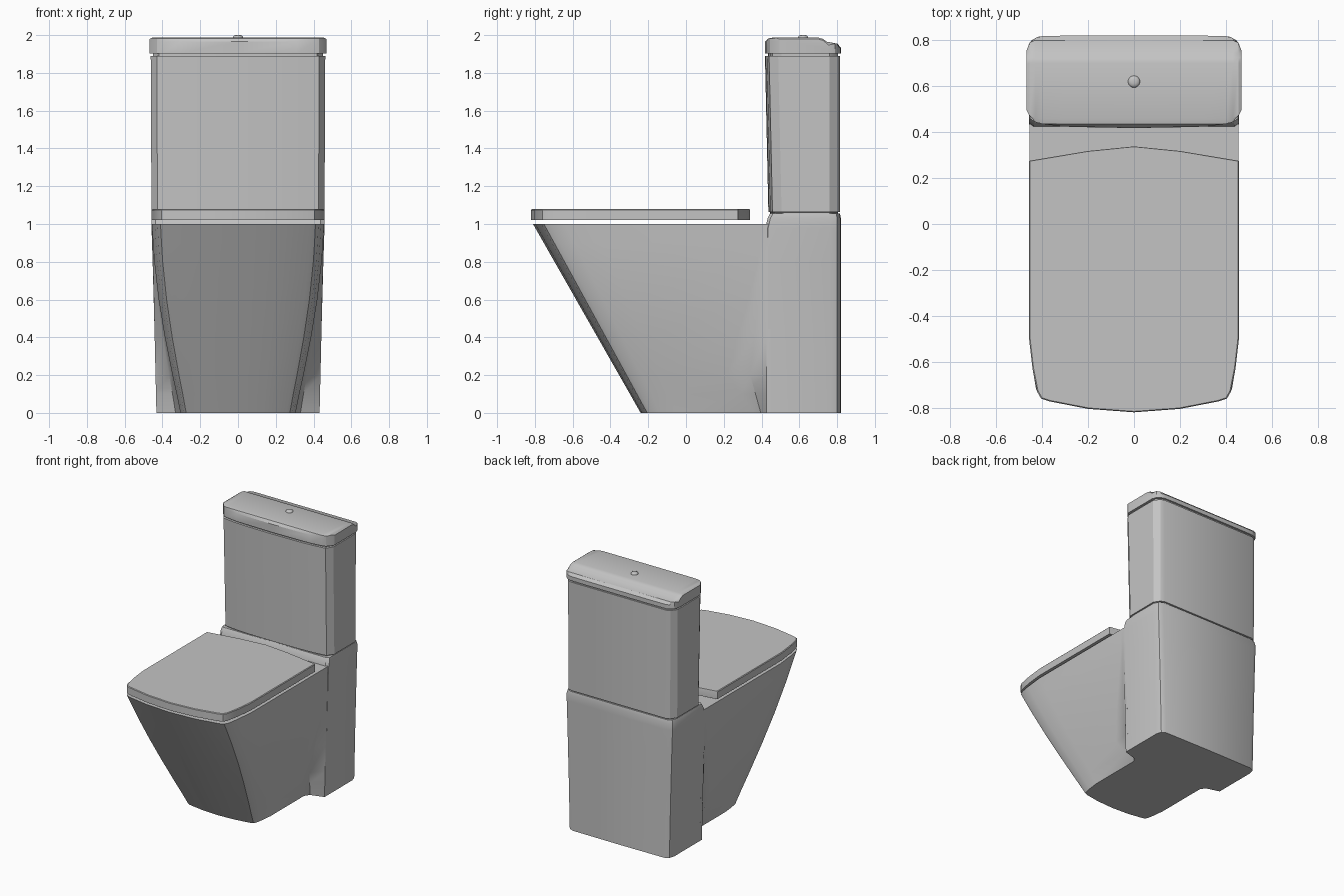
import bpy, bmesh, math

cube = bpy.data.objects.get("Cube")
if cube:
    bpy.data.objects.remove(cube, do_unlink=True)

ceramic = bpy.data.materials.new("grey_ceramic")
ceramic.use_nodes = True
ceramic.diffuse_color = (0.55, 0.55, 0.55, 1)
ceramic.node_tree.nodes["Principled BSDF"].inputs["Base Color"].default_value = (0.55, 0.55, 0.55, 1)


def finish(obj, angle=28):
    obj.data.materials.append(ceramic)
    bpy.ops.object.select_all(action="DESELECT")
    obj.select_set(True)
    bpy.context.view_layer.objects.active = obj
    bpy.ops.object.shade_smooth_by_angle(angle=math.radians(angle))


def loft(name, rings, angle=28):
    """Skin a stack of closed rings and cap both ends."""
    bm = bmesh.new()
    loops = [[bm.verts.new(p) for p in ring] for ring in rings]
    n = len(loops[0])
    for a, b in zip(loops, loops[1:]):
        for i in range(n):
            j = (i + 1) % n
            bm.faces.new((a[i], a[j], b[j], b[i]))
    bm.faces.new(loops[0])
    bm.faces.new(loops[-1])
    bmesh.ops.remove_doubles(bm, verts=bm.verts, dist=0.0005)
    bmesh.ops.recalc_face_normals(bm, faces=bm.faces)
    mesh = bpy.data.meshes.new(name)
    bm.to_mesh(mesh)
    bm.free()
    obj = bpy.data.objects.new(name, mesh)
    bpy.context.collection.objects.link(obj)
    finish(obj, angle)
    return obj


def mirrored(half, z):
    """Close a half outline, running from front centre to back centre, at height z."""
    other = [(-x, y) for x, y in reversed(half) if x > 0]
    return [(x, y, z) for x, y in half + other]


def lerp(a, b, t):
    return a + (b - a) * t


# Bowl: sloping bowed front, tapering sides, flared into the cistern base
def bowl_ring(z, side, flare_y):
    front = lerp(-0.24, -0.81, z)
    base = lerp(0.432, 0.455, z)
    k = lerp(0.6, 1, z)
    half = [(0, front)]
    for fx, dy in ((0.45, 0.012), (0.84, 0.045), (0.9, 0.058), (0.935, 0.09), (0.965, 0.17), (1, 0.32)):
        half.append((side * fx if fx < 1 else side, front + dy * k))
    half += [(side, flare_y), (lerp(side, base, 0.2), lerp(flare_y, 0.42, 0.6)),
             (base, 0.425), (base, 0.45), (0, 0.45)]
    return mirrored(half, z)


bowl_levels = [(0, 0.305, 0.36), (0.1, 0.325, 0.29), (0.2, 0.347, 0.22), (0.4, 0.387, 0.27),
               (0.6, 0.42, 0.33), (0.8, 0.443, 0.38), (0.9, 0.45, 0.39), (1, 0.456, 0.4)]
loft("bowl", [bowl_ring(*level) for level in bowl_levels], 32)


# Cistern base: slightly tapering block with rounded back corners
def base_ring(z, side, front, back=0.82):
    return mirrored([(0, front), (side - 0.02, front), (side, front + 0.015),
                     (side, back - 0.06), (side - 0.012, back - 0.02),
                     (side - 0.045, back - 0.003), (0, back)], z)


loft("cistern_base", [base_ring(0, 0.432, 0.42), base_ring(0.4, 0.441, 0.42),
                      base_ring(0.8, 0.452, 0.42), base_ring(0.98, 0.458, 0.42),
                      base_ring(1.03, 0.458, 0.432), base_ring(1.055, 0.452, 0.445, 0.815)])


# Cistern: tall tank with chamfered corners
def tank_ring(z, front, side=0.462, back=0.815):
    return mirrored([(0, front), (0.2, front + 0.003), (0.33, front + 0.01),
                     (side - 0.032, front + 0.022), (side, front + 0.07), (side, 0.76),
                     (side - 0.03, back - 0.012), (side - 0.06, back), (0, back)], z)


loft("cistern", [tank_ring(1.05, 0.445, 0.448, 0.805), tank_ring(1.062, 0.445, 0.448, 0.805),
                 tank_ring(1.064, 0.436, 0.458), tank_ring(1.89, 0.418)])
loft("cistern_neck", [tank_ring(1.88, 0.435, 0.45, 0.805), tank_ring(1.91, 0.435, 0.45, 0.805)])

# Cistern lid: side profile swept across the width, drawn in towards the ends
profile = [(0.40, 1.903), (0.40, 1.965), (0.435, 1.982), (0.46, 1.987), (0.70, 1.987), (0.725, 1.98),
           (0.745, 1.965), (0.80, 1.955), (0.83, 1.935), (0.83, 1.903)]
stations = [(0, 0.418, 0.82), (0.31, 0.424, 0.82), (0.40, 0.436, 0.818), (0.43, 0.444, 0.81),
            (0.455, 0.472, 0.79), (0.468, 0.495, 0.755)]
lid_rings = []
for x, front, back in [(-x, f, b) for x, f, b in reversed(stations[1:])] + stations:
    drop = 0.008 if abs(x) > 0.46 else 0
    lid_rings.append([(x, min(max(y, front), back), z - drop * (z > 1.91)) for y, z in profile])
loft("cistern_lid", lid_rings)


# Seat cover: thin slab with bowed front and peaked back edge
def cover_ring(z, inset):
    half = [(0, -0.82), (0.2, -0.805), (0.37, -0.772), (0.405, -0.76), (0.422, -0.73),
            (0.442, -0.63), (0.457, -0.5), (0.457, 0.275), (0.2, 0.318), (0, 0.338)]
    return mirrored([(x * (1 - 2 * inset), y * (1 - inset)) for x, y in half], z)


loft("seat_cover", [cover_ring(1.02, 0), cover_ring(1.074, 0), cover_ring(1.079, 0.005)])


# Flush button: small dome
def disc(r, z):
    return [(r * math.cos(a * math.tau / 20), 0.62 + r * math.sin(a * math.tau / 20), z) for a in range(20)]


loft("flush_button", [disc(0.026, 1.98), disc(0.026, 1.991), disc(0.021, 1.997), disc(0.01, 2.0)], 50)
